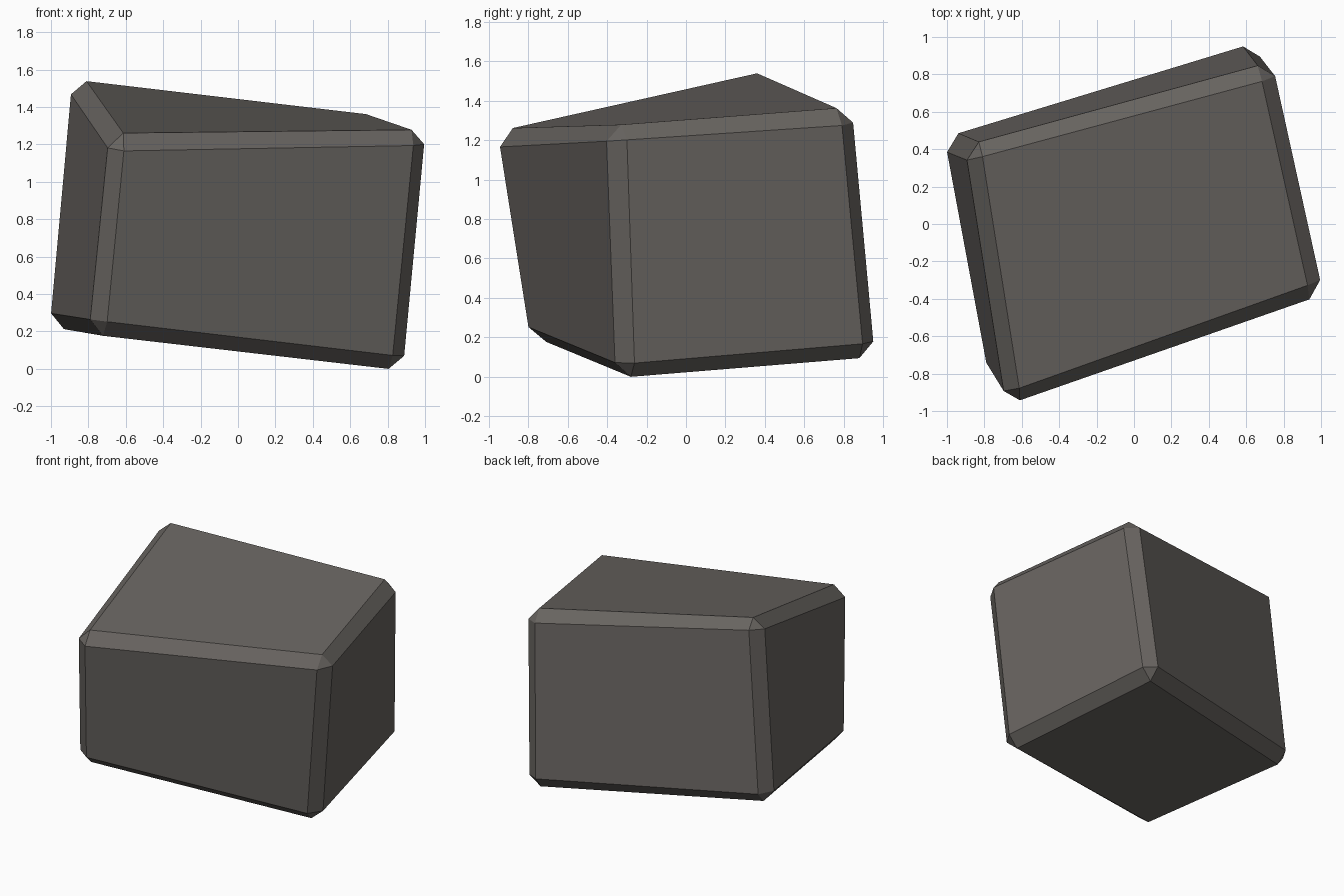
import bpy
import bmesh
import math

# Remove the default cube only
default_cube = bpy.data.objects.get("Cube")
if default_cube:
    bpy.data.objects.remove(default_cube, do_unlink=True)


def make_material(name, colour):
    material = bpy.data.materials.new(name)
    material.use_nodes = True
    material.diffuse_color = colour
    for node in material.node_tree.nodes:
        if node.type == "BSDF_PRINCIPLED":
            node.inputs["Base Color"].default_value = colour
            node.inputs["Roughness"].default_value = 0.9
    return material


# Sharp corners of the skewed block, keyed by (right/left, front/back, bottom/top)
corners = {
    (-1, -1, -1): (-0.783, -0.807, 0.189),
    (1, -1, -1): (0.895, -0.336, -0.010),
    (1, 1, -1): (0.653, 0.980, 0.101),
    (-1, 1, -1): (-1.021, 0.465, 0.226),
    (-1, -1, 1): (-0.677, -0.982, 1.247),
    (1, -1, 1): (1.020, -0.379, 1.280),
    (1, 1, 1): (0.743, 0.860, 1.363),
    (-1, 1, 1): (-0.898, 0.416, 1.571),
}


def sign(value):
    return 1 if value > 0 else -1


# Stone block: a cube pulled out of square, with every edge chamfered
bm = bmesh.new()
bmesh.ops.create_cube(bm, size=2)
for vert in bm.verts:
    vert.co = corners[tuple(sign(c) for c in vert.co)]
bmesh.ops.bevel(bm, geom=list(bm.edges), offset=0.079, offset_type="OFFSET",
                segments=1, profile=0.5, affect="EDGES")
bmesh.ops.recalc_face_normals(bm, faces=bm.faces)

# Rest the block on the ground
lowest = min(vert.co.z for vert in bm.verts)
bmesh.ops.translate(bm, verts=bm.verts, vec=(0, 0, -lowest))

mesh = bpy.data.meshes.new("stone_block")
bm.to_mesh(mesh)
bm.free()
mesh.materials.append(make_material("dark warm grey stone", (0.138, 0.127, 0.117, 1)))

block = bpy.data.objects.new("stone_block", mesh)
bpy.context.collection.objects.link(block)
bpy.ops.object.select_all(action="DESELECT")
block.select_set(True)
bpy.context.view_layer.objects.active = block
bpy.ops.object.shade_smooth_by_angle(angle=math.radians(20))
